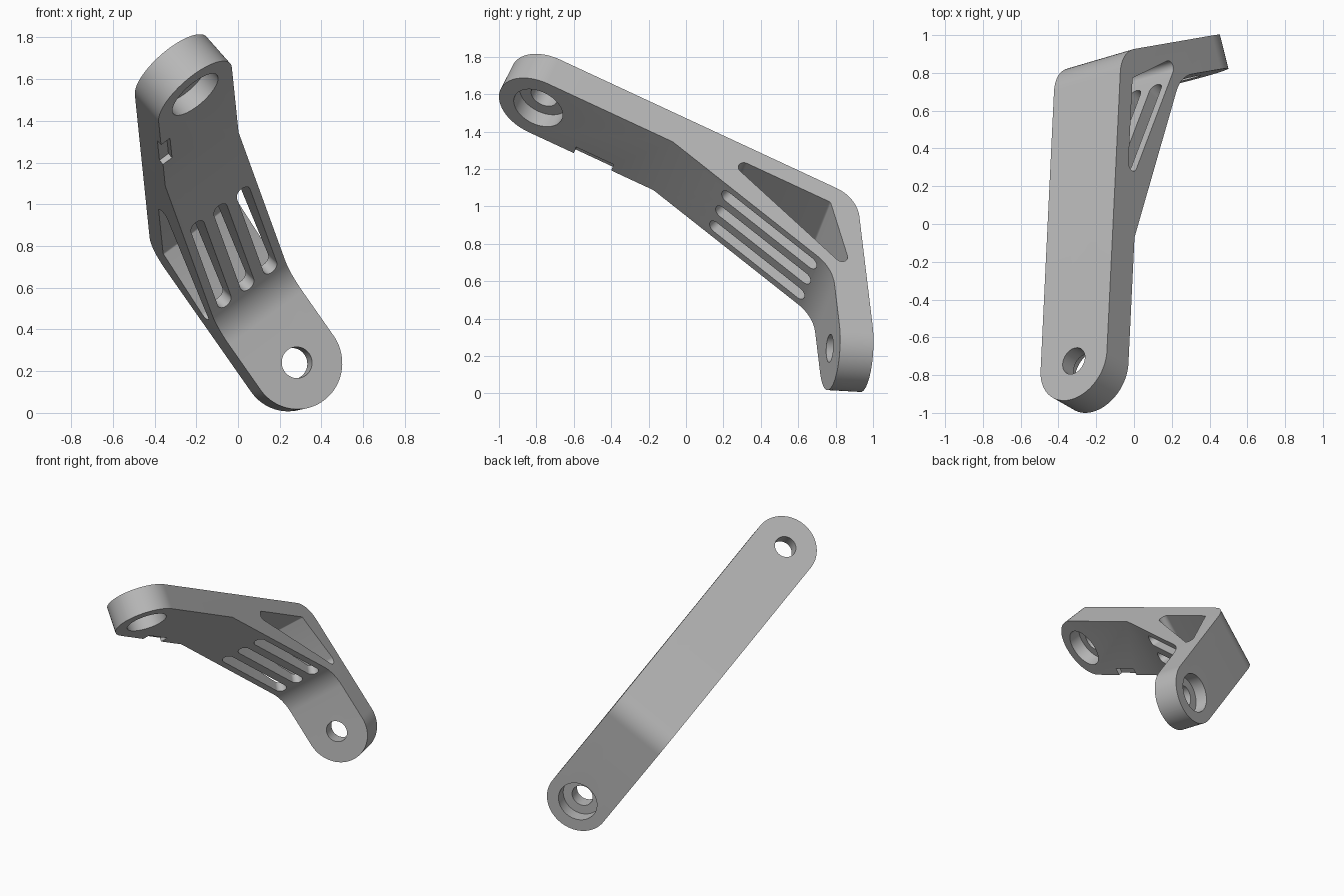
import bpy, bmesh, math
from mathutils import Vector, Matrix

if "Cube" in bpy.data.objects:
    bpy.data.objects.remove(bpy.data.objects["Cube"])

R = 0.224                      # half width of the strap
T = 0.184                      # strap thickness
BEND = math.radians(62.8)      # angle between the two arms
SLOPE = math.atan(0.3)         # angle of the brace under the long arm


def rounded(points, radii, steps=10):
    """Polygon outline with a fillet of the given radius at each corner."""
    out = []
    for i, r in enumerate(radii):
        p = Vector(points[i])
        a = (Vector(points[i - 1]) - p).normalized()
        b = (Vector(points[(i + 1) % len(points)]) - p).normalized()
        if r == 0:
            out.append(p)
            continue
        half = a.angle(b) / 2
        centre = p + (a + b).normalized() * r / math.sin(half)
        start = p + a * r / math.tan(half) - centre
        end = p + b * r / math.tan(half) - centre
        sweep = start.angle_signed(end)
        for k in range(steps + 1):
            out.append(centre + Matrix.Rotation(-sweep * k / steps, 2) @ start)
    return out


def make_object(name, bm):
    bmesh.ops.recalc_face_normals(bm, faces=bm.faces)
    mesh = bpy.data.meshes.new(name)
    bm.to_mesh(mesh)
    bm.free()
    obj = bpy.data.objects.new(name, mesh)
    bpy.context.collection.objects.link(obj)
    return obj


def prism(outline, low, high, matrix):
    """Outline extruded along its own z, then moved by matrix."""
    bm = bmesh.new()
    face = bm.faces.new([bm.verts.new((p[0], p[1], low)) for p in outline])
    new = bmesh.ops.extrude_face_region(bm, geom=[face])["geom"]
    bmesh.ops.translate(bm, vec=(0, 0, high - low),
                        verts=[v for v in new if isinstance(v, bmesh.types.BMVert)])
    bm.transform(matrix)
    return bm


def cut(target, bm):
    cutter = make_object("cutter", bm)
    cutter.hide_render = True
    mod = target.modifiers.new("cut", "BOOLEAN")
    mod.object = cutter
    mod.solver = "EXACT"
    bpy.context.view_layer.objects.active = target
    bpy.ops.object.modifier_apply(modifier=mod.name)
    bpy.data.objects.remove(cutter)


def circle(r, n=64):
    return [(r * math.cos(math.tau * k / n), r * math.sin(math.tau * k / n)) for k in range(n)]


# Frames on the outer face of each arm, at its hole; x runs along the arm
long_arm = Matrix.Identity(4)
short_arm = Matrix.Translation((2.138, 0, -0.748)) @ Matrix.Rotation(BEND, 4, "Y")
side = Matrix.Rotation(math.pi / 2, 4, "X")


def on_short(x, z):
    p = short_arm @ Vector((x, 0, z))
    return (p.x, p.z)


# Bent strap with its brace, as one side profile
profile = rounded(
    [(-R, 0), (1.753, 0), on_short(R, 0), on_short(R, -T), (1.806, -0.505), (0.737, -T), (-R, -T)],
    [0, 0.2, 0, 0, 0.25, 0, 0])
bm = prism(profile, -R, R, side)

# Round both strap ends
bm.edges.ensure_lookup_table()
tip = short_arm.inverted()
ends = []
for e in bm.edges:
    a, b = (v.co for v in e.verts)
    if abs(a.y - b.y) > 0.001:
        continue
    at_long = max(a.x, b.x) < -R + 0.001
    at_short = min((tip @ a).x, (tip @ b).x) > R - 0.001
    if at_long or at_short:
        ends.append(e)
bmesh.ops.bevel(bm, geom=ends, offset=R - 0.0005, offset_type="OFFSET", segments=24,
                profile=0.5, affect="EDGES", clamp_overlap=False)
bracket = make_object("bracket", bm)

# Triangular window through the width
window = rounded([(0.961, -0.104), (1.637, -0.104), (1.921, -0.485)], [0.035, 0.015, 0.035])
cut(bracket, prism(window, -0.4, 0.4, side))

# Three slots through the brace
slot = rounded([(-0.33, -0.04), (0.33, -0.04), (0.33, 0.04), (-0.33, 0.04)], [0.0399] * 4)
for y in (-0.14, 0, 0.14):
    place = Matrix.Translation((1.406, y, -0.385)) @ Matrix.Rotation(SLOPE, 4, "Y")
    cut(bracket, prism(slot, -0.1, 0.13, place))

# Stepped bolt holes: recess inside the long arm, outside the short arm
for frame, low, high in ((long_arm, -T - 0.05, -T + 0.09), (short_arm, -0.09, 0.05)):
    cut(bracket, prism(circle(0.14), low, high, frame))
    cut(bracket, prism(circle(0.075), -T - 0.1, 0.1, frame))

# Small notch in the lower edge of the long arm
notch = [(0.267, -0.25), (0.488, -0.25), (0.488, -0.156), (0.267, -0.156)]
cut(bracket, prism(notch, -0.055, 0.055, Matrix.Translation((0, R, 0)) @ side))

# Tilt into the final pose
along = Vector((0.0435, 0.906, -0.421)).normalized()
across = along.cross(Vector((0.571, 0.098, -0.815))).normalized()
up = along.cross(across)
pose = Matrix((along, across, up)).transposed().to_4x4()
pose.translation = (-0.319, -0.725, 1.655)
bracket.data.transform(pose)

# Plain grey finish
grey = bpy.data.materials.new("grey")
grey.use_nodes = True
colour = (0.48, 0.48, 0.48, 1)
grey.diffuse_color = colour
grey.node_tree.nodes["Principled BSDF"].inputs["Base Color"].default_value = colour
bracket.data.materials.clear()
bracket.data.materials.append(grey)

bpy.ops.object.select_all(action="DESELECT")
bracket.select_set(True)
bpy.context.view_layer.objects.active = bracket
bpy.ops.object.shade_smooth_by_angle(angle=math.radians(25))
